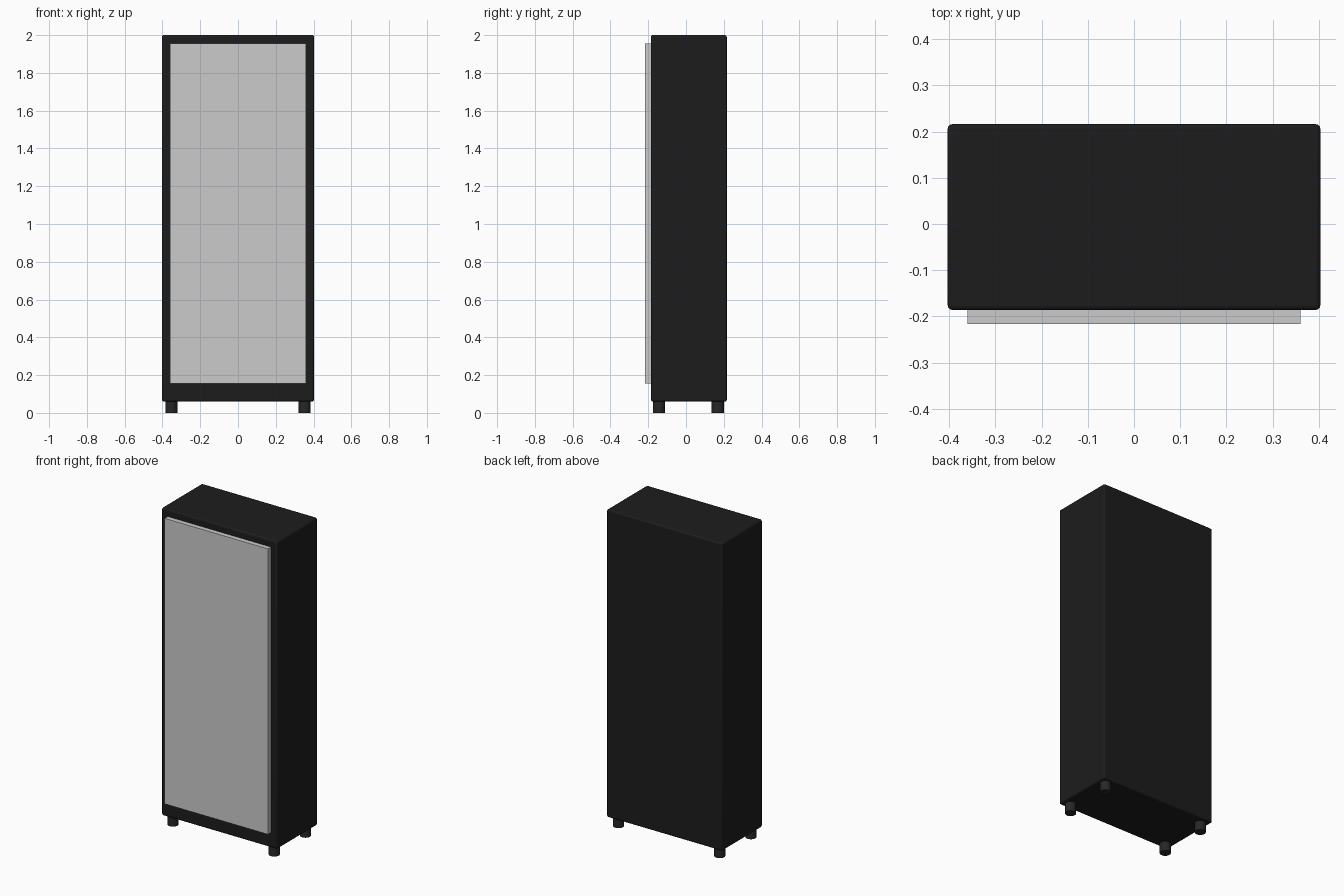
import bpy

if "Cube" in bpy.data.objects:
    bpy.data.objects.remove(bpy.data.objects["Cube"])

def material(name, rgb):
    m = bpy.data.materials.new(name)
    m.diffuse_color = (*rgb, 1)
    m.use_nodes = True
    m.node_tree.nodes["Principled BSDF"].inputs["Base Color"].default_value = m.diffuse_color
    return m

black = material("black_paint", (0.012, 0.012, 0.012))
rubber = material("dark_foot", (0.02, 0.02, 0.02))

def box(name, lo, hi, bevel=0, mat=None):
    bpy.ops.mesh.primitive_cube_add(size=1, location=[(a + b) / 2 for a, b in zip(lo, hi)])
    o = bpy.context.object
    o.name = name
    o.scale = [b - a for a, b in zip(lo, hi)]
    bpy.ops.object.transform_apply(location=False, rotation=False, scale=True)
    if bevel:
        m = o.modifiers.new("soft_edges", "BEVEL")
        m.width, m.segments = bevel, 3
    if mat:
        o.data.materials.append(mat)
    return o

# Cabinet body with softened edges
box("cabinet_body", (-0.403, -0.186, 0.06), (0.403, 0.216, 2.0), 0.01, black)
bpy.ops.object.shade_smooth_by_angle()

# Pane mounted on the front
box("front_door_panel", (-0.36, -0.216, 0.155), (0.36, -0.186, 1.955))

# Four round feet
for side, x in (("left", -0.353), ("right", 0.353)):
    for end, y in (("front", -0.143), ("back", 0.168)):
        bpy.ops.mesh.primitive_cylinder_add(vertices=32, radius=0.032, depth=0.06, location=(x, y, 0.03))
        foot = bpy.context.object
        foot.name = f"{end}_{side}_foot"
        foot.data.materials.append(rubber)
        bpy.ops.object.shade_smooth_by_angle()
